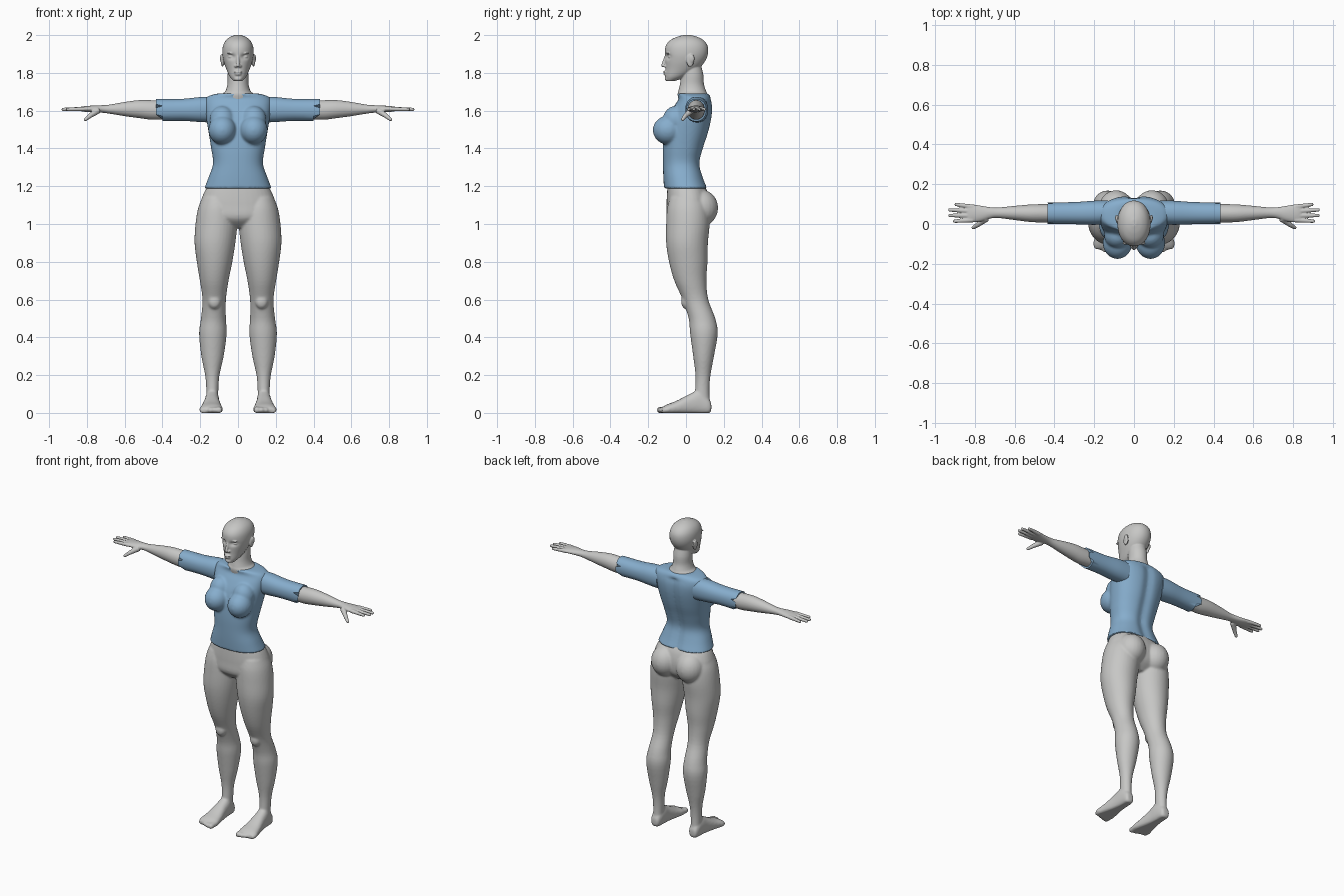
import bpy, bmesh
from math import cos, sin, pi, copysign, exp
from mathutils import Vector, Matrix

cube = bpy.data.objects.get("Cube")
if cube:
    bpy.data.objects.remove(cube)


def material(name, colour):
    mat = bpy.data.materials.new(name)
    mat.use_nodes = True
    mat.diffuse_color = (*colour, 1)
    shader = next(n for n in mat.node_tree.nodes if n.type == "BSDF_PRINCIPLED")
    shader.inputs["Base Color"].default_value = (*colour, 1)
    shader.inputs["Roughness"].default_value = 0.7
    return mat


SKIN = material("grey_skin", (0.57, 0.57, 0.56))
CLOTH = material("blue_cloth", (0.24, 0.42, 0.61))


def interpolate(rows, steps):
    """Catmull-Rom curve through the section rows."""
    result = []
    last = len(rows) - 1
    for i in range(last):
        quad = zip(rows[max(i - 1, 0)], rows[i], rows[i + 1], rows[min(i + 2, last)])
        quad = list(quad)
        for k in range(steps):
            t = k / steps
            result.append([0.5 * (2 * q + (r - p) * t + (2 * p - 5 * q + 4 * r - s) * t * t
                                  + (3 * q - p - 3 * r + s) * t ** 3) for p, q, r, s in quad])
    return result + [list(rows[last])]


def loft(bm, axis, rows, side=1, power=2.0, steps=4, segments=36):
    """Rounded sections along an axis; each row is position, low and high of both other axes."""
    rings = []
    for t, a_low, a_high, b_low, b_high in interpolate(rows, steps):
        ring = []
        for k in range(segments):
            angle = 2 * pi * k / segments
            c, s = (copysign(abs(f) ** (2 / power), f) for f in (cos(angle), sin(angle)))
            a = (a_low + a_high + (a_high - a_low) * c) / 2
            b = (b_low + b_high + (b_high - b_low) * s) / 2
            x, y, z = {"X": (t, a, b), "Y": (a, t, b), "Z": (a, b, t)}[axis]
            ring.append(bm.verts.new((x * side, y, z)))
        rings.append(ring)
    for low, high in zip(rings, rings[1:]):
        for k in range(segments):
            n = (k + 1) % segments
            bm.faces.new((low[k], low[n], high[n], high[k]))
    bm.faces.new(rings[0])
    bm.faces.new(rings[-1])
    return rings


def centred(rows):
    """Expand position, half width, back and front rows into symmetric sections."""
    return [(z, -w, w, front, back) for z, w, front, back in rows]


def ball(bm, centre, radii, side=1):
    place = Matrix.Translation((centre[0] * side, centre[1], centre[2]))
    bmesh.ops.create_uvsphere(bm, u_segments=24, v_segments=16, radius=1,
                              matrix=place @ Matrix.Diagonal((*radii, 1)))


def digit(bm, start, end, r_start, r_end, side=1):
    """Tapered rod with a rounded tip."""
    p, q = (Vector((v[0] * side, v[1], v[2])) for v in (start, end))
    turn = (q - p).to_track_quat("Z", "Y").to_matrix().to_4x4()
    bmesh.ops.create_cone(bm, cap_ends=True, segments=16, radius1=r_start, radius2=r_end,
                          depth=(q - p).length, matrix=Matrix.Translation((p + q) / 2) @ turn)
    ball(bm, end, [r_end] * 3, side)


def finish(name, bm, mat, voxel=0, relax=4):
    bmesh.ops.recalc_face_normals(bm, faces=bm.faces)
    mesh = bpy.data.meshes.new(name)
    bm.to_mesh(mesh)
    bm.free()
    mesh.materials.append(mat)
    obj = bpy.data.objects.new(name, mesh)
    bpy.context.collection.objects.link(obj)
    bpy.ops.object.select_all(action="DESELECT")
    obj.select_set(True)
    bpy.context.view_layer.objects.active = obj
    bpy.ops.object.shade_smooth_by_angle(angle=0.8)
    if voxel:
        fuse = obj.modifiers.new("fuse", "REMESH")
        fuse.mode = "VOXEL"
        fuse.voxel_size = voxel
        fuse.use_smooth_shade = True
        soft = obj.modifiers.new("soften", "SMOOTH")
        soft.factor = 0.5
        soft.iterations = relax


# Legs, hips and feet
bm = bmesh.new()
loft(bm, "Z", centred([(1.22, .145, -.095, .085), (1.17, .178, -.1, .115), (1.1, .2, -.103, .13),
                       (1.03, .18, -.1, .12), (.98, .07, -.05, .07)]), power=2.3)
LEG = [(1.14, .03, .19, -.085, .1), (1.08, .01, .212, -.1, .12), (1, .004, .225, -.105, .125),
       (.9, .014, .23, -.105, .116), (.8, .03, .218, -.09, .114), (.7, .05, .202, -.062, .108),
       (.6, .064, .188, -.018, .118), (.5, .064, .196, .014, .155), (.42, .06, .206, .022, .168),
       (.3, .076, .194, .038, .148), (.2, .098, .174, .05, .13), (.12, .104, .168, .048, .124),
       (.04, .106, .168, .04, .128)]
FOOT = [(.134, .118, .158, .012, .05), (.118, .107, .168, -.008, .08), (.07, .1, .174, -.01, .12),
        (.02, .097, .18, -.01, .1), (-.05, .086, .194, -.01, .064), (-.1, .08, .204, -.01, .045),
        (-.125, .088, .198, -.006, .03)]
for side in (1, -1):
    loft(bm, "Z", LEG, side)
    loft(bm, "Y", FOOT, side, power=2.3)
    ball(bm, (.09, .076, 1.085), (.088, .094, .098), side)
    ball(bm, (.125, .0, .59), (.034, .026, .04), side)
    for toe in range(5):
        x = .1 + toe * .0235
        size = .019 - toe * .0018
        digit(bm, (x, -.09, .018), (x, -.138 + toe * toe * .0022, .015), size, size * .9, side)
for v in bm.verts:
    v.co.z = max(v.co.z, 0)
finish("legs_and_feet", bm, SKIN, voxel=.0065, relax=5)

# Shirt body with a shallow groove along the spine
bm = bmesh.new()
loft(bm, "Z", centred([(1.188, .178, -.116, .116), (1.25, .155, -.12, .092), (1.32, .132, -.122, .076),
                       (1.4, .142, -.122, .094), (1.48, .155, -.115, .12), (1.56, .168, -.095, .138),
                       (1.62, .176, -.065, .142), (1.66, .174, -.04, .134), (1.68, .15, -.04, .126),
                       (1.692, .1, -.048, .116)]), power=2.3, segments=64)
for v in bm.verts:
    if v.co.y > .03 and v.co.z < 1.66:
        v.co.y -= .014 * exp(-(v.co.x / .03) ** 2)
for side in (1, -1):
    ball(bm, (.083, -.095, 1.497), (.074, .081, .076), side)
    ball(bm, (.083, -.055, 1.55), (.068, .068, .075), side)
finish("shirt_body", bm, CLOTH, voxel=.007, relax=7)

# Sleeves with a notched cuff
SLEEVE = [(.13, 0, .118, 1.537, 1.674), (.2, -.004, .117, 1.54, 1.672),
          (.3, -.001, .11, 1.546, 1.662), (.435, 0, .108, 1.543, 1.662)]
for side, label in ((1, "left"), (-1, "right")):
    bm = bmesh.new()
    cuff = loft(bm, "X", SLEEVE, side, power=2.2, steps=3)[-1]
    for v in cuff:
        if v.co.z < 1.58 or abs(v.co.z - 1.625) < .008:
            v.co.x -= side * .036
    finish(label + "_sleeve", bm, CLOTH)

# Forearms and hands
ARM = [(.36, .01, .1, 1.555, 1.65), (.45, .008, .1, 1.552, 1.655), (.52, .01, .098, 1.56, 1.656),
       (.6, .02, .091, 1.571, 1.646), (.68, .03, .083, 1.584, 1.632), (.72, .028, .084, 1.589, 1.629),
       (.77, .013, .092, 1.591, 1.627), (.82, .008, .1, 1.595, 1.623), (.84, .014, .096, 1.6, 1.618)]
FINGERS = [(.02, .014, .902), (.042, .043, .926), (.064, .071, .926), (.086, .098, .894)]
for side, label in ((1, "left"), (-1, "right")):
    bm = bmesh.new()
    loft(bm, "X", ARM, side)
    for root, tip, reach in FINGERS:
        digit(bm, (.81, root, 1.609), (reach, tip, 1.607), .0125, .0088, side)
    digit(bm, (.74, .03, 1.602), (.785, -.004, 1.572), .018, .012, side)
    digit(bm, (.783, -.003, 1.573), (.808, -.018, 1.553), .0125, .009, side)
    finish(label + "_forearm_and_hand", bm, SKIN, voxel=.004, relax=3)

# Head, neck and face
bm = bmesh.new()
skull = loft(bm, "Z", centred([(1.757, .024, -.104, -.06), (1.78, .044, -.11, .0), (1.82, .062, -.109, .065),
                               (1.86, .076, -.11, .1), (1.9, .083, -.112, .116), (1.94, .08, -.108, .115),
                               (1.97, .066, -.087, .096), (1.99, .042, -.05, .062),
                               (2.001, .012, -.01, .022)]), power=2.1, steps=7, segments=72)
for v in bm.verts:
    if v.co.y < 0:
        v.co.y += .015 * exp(-((abs(v.co.x) - .035) / .019) ** 2 - ((v.co.z - 1.886) / .013) ** 2)
loft(bm, "Z", centred([(1.62, .08, -.03, .11), (1.68, .086, -.044, .114), (1.705, .066, -.04, .106),
                       (1.74, .056, -.032, .095), (1.79, .055, -.025, .092), (1.84, .05, -.02, .08)]))
digit(bm, (0, -.106, 1.89), (0, -.122, 1.84), .007, .0095)
ball(bm, (0, -.11, 1.805), (.023, .011, .0065))
ball(bm, (0, -.108, 1.793), (.019, .011, .0065))
ball(bm, (0, -.099, 1.769), (.022, .014, .013))
for side in (1, -1):
    ball(bm, (.011, -.11, 1.836), (.009, .011, .0075), side)
    ball(bm, (.036, -.082, 1.885), (.017, .0125, .0085), side)
    ball(bm, (.036, -.096, 1.904), (.023, .009, .005), side)
    ball(bm, (.082, .022, 1.865), (.009, .02, .034), side)
    ball(bm, (.088, .03, 1.876), (.007, .016, .023), side)
finish("head_and_neck", bm, SKIN, voxel=.0038, relax=3)
